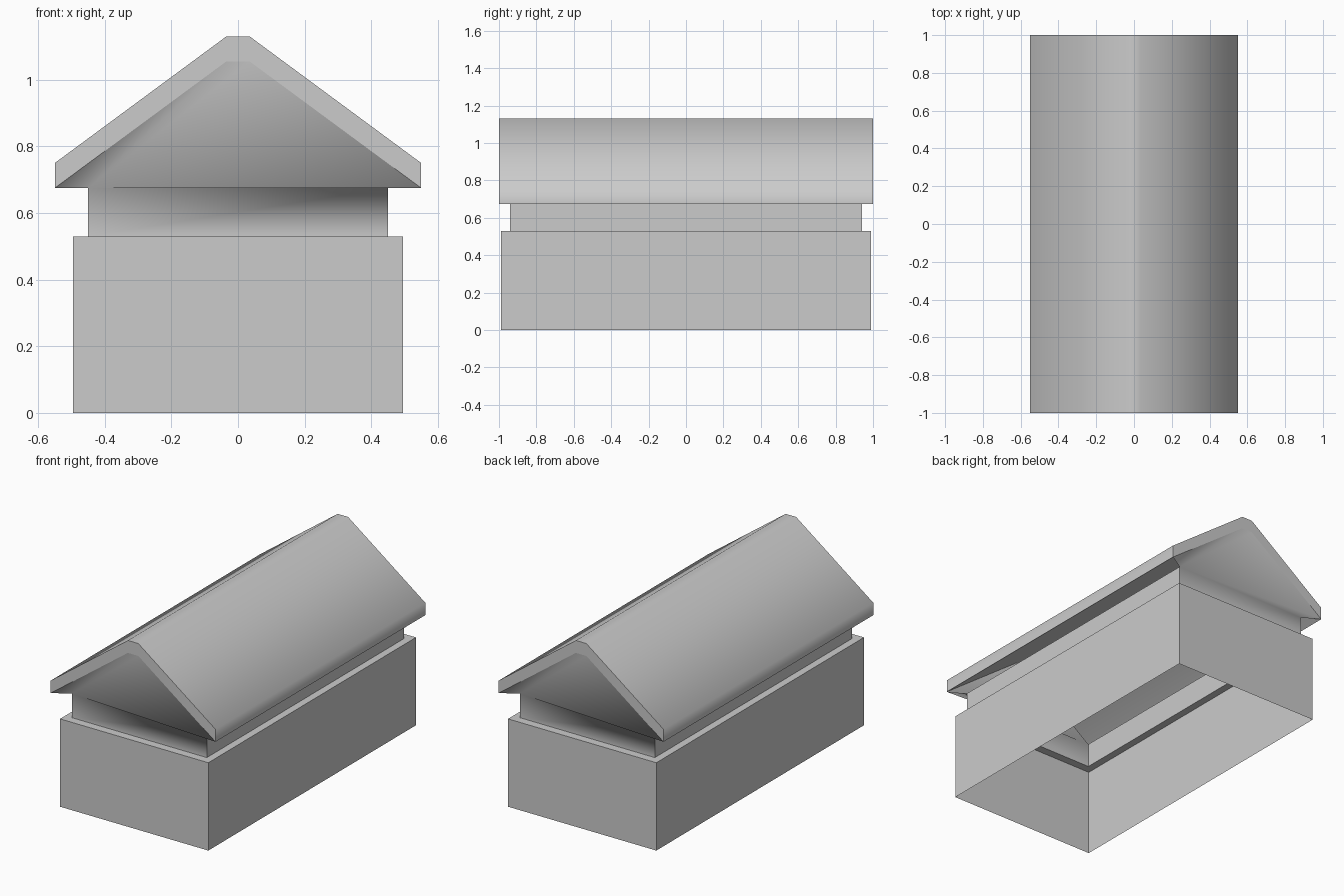
import bpy
import bmesh
from mathutils import Vector

cube = bpy.data.objects.get("Cube")
if cube:
    bpy.data.objects.remove(cube)

GREY = (0.6, 0.6, 0.6, 1)
grey = bpy.data.materials.new("plain grey")
grey.use_nodes = True
grey.diffuse_color = GREY
grey.node_tree.nodes["Principled BSDF"].inputs["Base Color"].default_value = GREY

BOX = (0.495, 0.99)      # half width and half length of the lower box
NECK = (0.45, 0.94)      # half width and half length of the inset walls
LEDGE, EAVE, THICK = 0.53, 0.675, 0.075
ROOF_X, RIDGE_X, RIDGE_Z = 0.55, 0.035, 1.055


def add_face(bm, points, outward):
    """Add a face whose normal looks along the outward direction."""
    face = bm.faces.new([bm.verts.new(p) for p in points])
    face.normal_update()
    if face.normal.dot(Vector(outward)) < 0:
        face.normal_flip()
    return face


def ring(size, z):
    w, d = size
    return [(-w, -d, z), (w, -d, z), (w, d, z), (-w, d, z)]


def band(bm, lower, upper, outward=None):
    """Join two rectangular rings with four faces."""
    for i, side in enumerate([(0, -1, 0), (1, 0, 0), (0, 1, 0), (-1, 0, 0)]):
        j = (i + 1) % 4
        add_face(bm, [lower[i], lower[j], upper[j], upper[i]], outward or side)


def finish(bm, name):
    bmesh.ops.remove_doubles(bm, verts=bm.verts, dist=0.001)
    mesh = bpy.data.meshes.new(name)
    bm.to_mesh(mesh)
    bm.free()
    mesh.materials.append(grey)
    obj = bpy.data.objects.new(name, mesh)
    bpy.context.collection.objects.link(obj)
    return obj


# Lower box: open below, with a flat ledge around its top
bm = bmesh.new()
band(bm, ring(BOX, 0), ring(BOX, LEDGE))
band(bm, ring(BOX, LEDGE), ring(NECK, LEDGE), (0, 0, 1))
finish(bm, "lower_box")

# Inset walls, gable ends and roof share one skin so they shade together
bm = bmesh.new()
band(bm, ring(NECK, LEDGE), ring(NECK, EAVE))

under = [(-ROOF_X, EAVE), (-RIDGE_X, RIDGE_Z), (RIDGE_X, RIDGE_Z), (ROOF_X, EAVE)]
over = [(x, z + THICK) for x, z in under]

# Roof slab: top skin, underside and the two fascias
top_skin = [under[0]] + over + [under[3]]
for (x0, z0), (x1, z1) in zip(top_skin, top_skin[1:]):
    add_face(bm, [(x0, -1, z0), (x1, -1, z1), (x1, 1, z1), (x0, 1, z0)],
             (z0 - z1, 0, x1 - x0))
for (x0, z0), (x1, z1) in zip(under, under[1:]):
    add_face(bm, [(x0, -1, z0), (x1, -1, z1), (x1, 1, z1), (x0, 1, z0)], (0, 0, -1))

# Ends: roof rim and gable leaning out to it, turned half round for the back
for s in (1, -1):
    def end(point, y=1):
        return (s * point[0], -s * y, point[1])

    out = (0, -s, -0.3)
    for i in range(3):
        add_face(bm, [end(p) for p in (under[i], under[i + 1], over[i + 1], over[i])], out)
    wall_a, wall_b = (end((x, EAVE), NECK[1]) for x in (-NECK[0], NECK[0]))
    eave_a, ridge_a, ridge_b, eave_b = (end(p) for p in under)
    for tri in ((wall_b, eave_b), (eave_b, ridge_b), (ridge_b, ridge_a), (ridge_a, eave_a)):
        add_face(bm, [wall_a, *tri], out)

roof = finish(bm, "roof_and_inset_walls")

# Smooth shading, kept sharp at wall corners, roof ends and lower fascia edges
mesh = roof.data
mesh.shade_smooth()
for edge in mesh.edges:
    a, b = (mesh.vertices[v].co for v in edge.vertices)
    corner = abs(a.x - b.x) < 0.001 and abs(a.y - b.y) < 0.001 and a.z + b.z < 2 * EAVE
    inset_top = abs(a.x) == abs(b.x) and abs(a.y - b.y) > 1 and max(a.z, b.z) < EAVE + 0.01
    rim = abs(a.y - b.y) < 0.001 and all(
        any(abs(v.x - x) + abs(v.z - z) < 0.001 for x, z in over) for v in (a, b))
    fascia_end = abs(a.x) > 0.54 and abs(b.x) > 0.54 and abs(a.y - b.y) < 0.001
    edge.use_edge_sharp = corner or inset_top or rim or fascia_end
